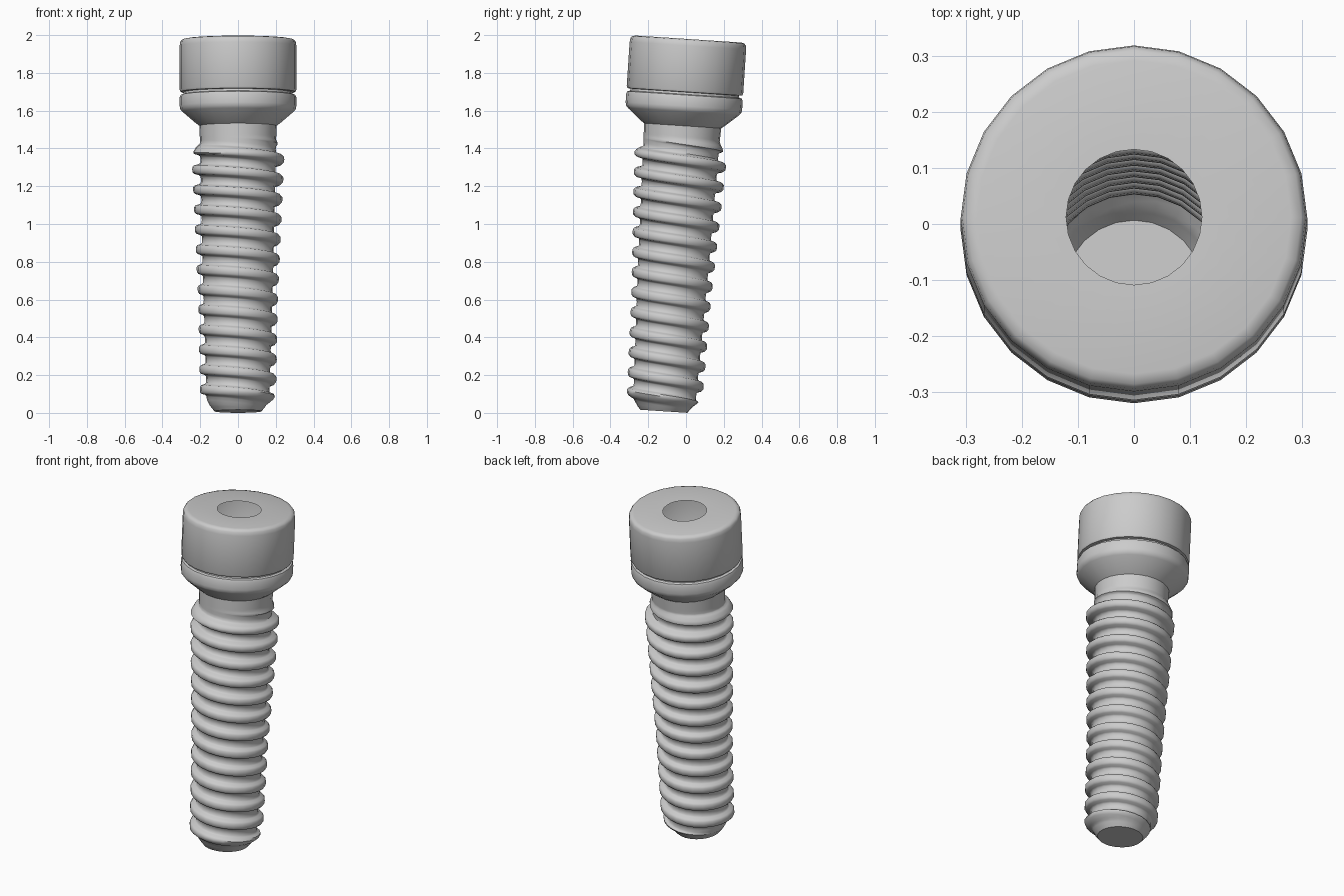
import bpy, bmesh, math

cube = bpy.data.objects.get("Cube")
if cube:
    bpy.data.objects.remove(cube, do_unlink=True)

SIDES = 24
PITCH = 0.106
CREST = 1.335          # height of one thread crest at angle 0
SHANK_TOP = 1.515
TILT = -0.066

metal = bpy.data.materials.new("grey metal")
metal.use_nodes = True
grey = (0.6, 0.6, 0.6, 1)
metal.diffuse_color = grey
metal.node_tree.nodes["Principled BSDF"].inputs["Base Color"].default_value = grey
metal.node_tree.nodes["Principled BSDF"].inputs["Roughness"].default_value = 0.5


def interpolate(points, x):
    for (x0, y0), (x1, y1) in zip(points, points[1:]):
        if x <= x1:
            return y0 + (y1 - y0) * max(0, x - x0) / (x1 - x0)
    return points[-1][1]


def shell(name, rows, point, cap=False):
    """Skin a tube from point(row, angle) -> (radius, height), rows going up."""
    bm = bmesh.new()
    grid = []
    for row in rows:
        ring = []
        for j in range(SIDES + 1):
            a = math.tau * j / SIDES
            r, h = point(row, a)
            ring.append(bm.verts.new((r * math.cos(a), r * math.sin(a), h)))
        grid.append(ring)
    for low, high in zip(grid, grid[1:]):
        for j in range(SIDES):
            bm.faces.new((low[j], low[j + 1], high[j + 1], high[j]))
    if cap:
        bm.faces.new(grid[0][SIDES - 1::-1])
    bmesh.ops.remove_doubles(bm, verts=bm.verts, dist=0.0005)
    bmesh.ops.delete(bm, geom=[e for e in bm.edges if not e.link_faces], context="EDGES")
    mesh = bpy.data.meshes.new(name)
    bm.to_mesh(mesh)
    bm.free()
    mesh.materials.append(metal)
    obj = bpy.data.objects.new(name, mesh)
    bpy.context.collection.objects.link(obj)
    obj.rotation_euler.x = TILT
    obj.location = (0, -0.118, 0.0085)
    bpy.ops.object.select_all(action="DESELECT")
    obj.select_set(True)
    bpy.context.view_layer.objects.active = obj
    bpy.ops.object.shade_smooth_by_angle(angle=math.radians(50))
    return obj


# Threaded shank: a left-handed helical ridge on a tapering core
core = [(0, 0.125), (0.025, 0.145), (0.06, 0.165), (0.75, 0.186), (1.4, 0.2), (SHANK_TOP, 0.205)]
depth = [(0.03, 0), (0.085, 0.036), (0.6, 0.03), (0.9, 0.036), (1.36, 0.047), (1.44, 0)]
ridge = [(-0.5, 0), (-0.34, 0.03), (-0.27, 0.25), (-0.22, 0.75), (-0.13, 0.97), (0, 1),
         (0.13, 0.97), (0.22, 0.75), (0.27, 0.25), (0.34, 0.03)]
turns = range(-14, 4)
thread_rows = [(turn + phase, rise) for turn in turns for phase, rise in ridge]


def thread_point(row, angle):
    turn, rise = row
    h = CREST + PITCH * (turn - angle / math.tau)
    h = min(max(h, 0), SHANK_TOP)
    return interpolate(core, h) + interpolate(depth, h) * rise, h


shell("threaded_shank", thread_rows, thread_point, cap=True)

# Head: flared collar, narrow groove and capped drum with an open hole
head_profile = [
    (0.205, SHANK_TOP), (0.225, 1.53), (0.295, 1.59), (0.306, 1.603), (0.309, 1.62),
    (0.309, 1.665), (0.304, 1.678), (0.29, 1.682), (0.287, 1.693), (0.304, 1.695),
    (0.309, 1.705), (0.309, 1.94), (0.306, 1.96), (0.298, 1.971), (0.28, 1.975),
    (0.121, 1.975)]
shell("head", head_profile, lambda row, angle: row)
